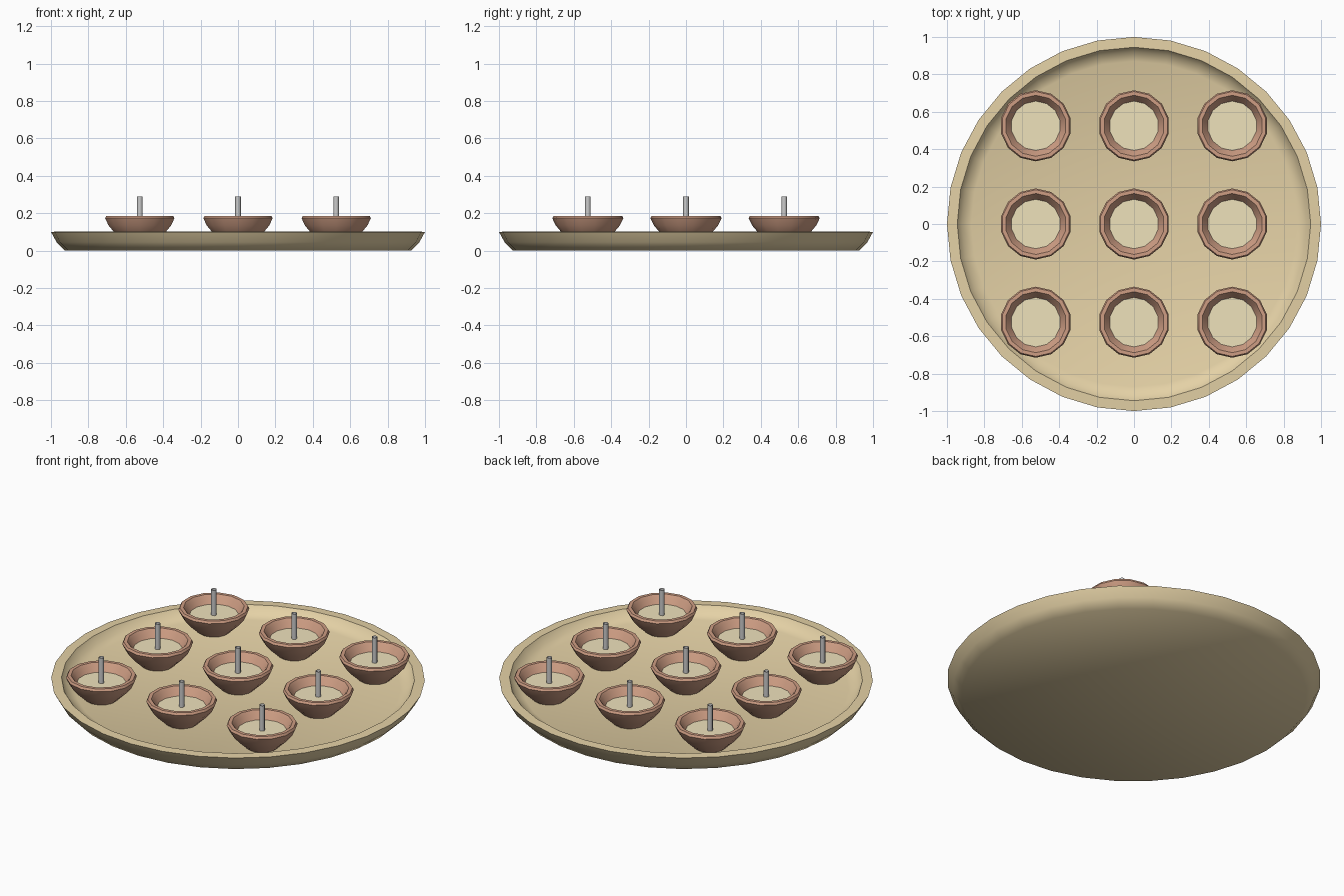
import bpy, bmesh
from math import sin, cos, tau, radians

if "Cube" in bpy.data.objects:
    bpy.data.objects.remove(bpy.data.objects["Cube"])


def material(name, rgb):
    m = bpy.data.materials.new(name)
    m.diffuse_color = (*rgb, 1)
    m.use_nodes = True
    m.node_tree.nodes["Principled BSDF"].inputs["Base Color"].default_value = m.diffuse_color
    return m


def lathe(name, profile, sides, loc=(0, 0, 0), mat=None, smooth=None):
    """Revolve (radius, z) points about z; radius 0 closes to a pole."""
    bm = bmesh.new()
    rings = []
    for r, z in profile:
        if r == 0:
            rings.append([bm.verts.new((0, 0, z))] * sides)
        else:
            rings.append([bm.verts.new((r * sin(tau * i / sides), r * cos(tau * i / sides), z))
                          for i in range(sides)])
    for a, b in zip(rings, rings[1:]):
        for i in range(sides):
            j = (i + 1) % sides
            quad = list(dict.fromkeys((a[j], a[i], b[i], b[j])))
            bm.faces.new(quad)
    mesh = bpy.data.meshes.new(name)
    bm.to_mesh(mesh)
    bm.free()
    ob = bpy.data.objects.new(name, mesh)
    ob.location = loc
    bpy.context.collection.objects.link(ob)
    if mat:
        mesh.materials.append(mat)
    if smooth:
        bpy.ops.object.select_all(action='DESELECT')
        ob.select_set(True)
        bpy.context.view_layer.objects.active = ob
        bpy.ops.object.shade_smooth_by_angle(angle=radians(smooth))
    return ob


brass = material("brass", (0.78, 0.64, 0.38))
clay = material("clay", (0.62, 0.34, 0.23))
oil = material("oil", (0.86, 0.76, 0.50))

# round tray with a flared lip
lathe("tray", [(0, 0), (0.925, 0), (0.97, 0.045), (1.0, 0.1), (0.945, 0.102),
               (0.92, 0.065), (0.87, 0.047), (0, 0.045)], 32, mat=brass, smooth=50)

# bowl: outside, rounded rim, inside
bowl = [(0, 0.045), (0.085, 0.045), (0.14, 0.097), (0.172, 0.135), (0.19, 0.173),
        (0.183, 0.186), (0.163, 0.186), (0.152, 0.172), (0.13, 0.135), (0.09, 0.085), (0, 0.07)]

# three by three grid of oil lamps
STEP = 0.525
for row in (-1, 0, 1):
    for col in (-1, 0, 1):
        loc = (col * STEP, row * STEP, 0)
        lathe("bowl", bowl, 14, loc, clay, 30)
        lathe("oil_surface", [(0.132, 0.14), (0, 0.14)], 14, loc, oil)
        # open-topped wick tube
        lathe("wick", [(0.015, 0.13), (0.015, 0.29)], 8, loc, None, 60)
